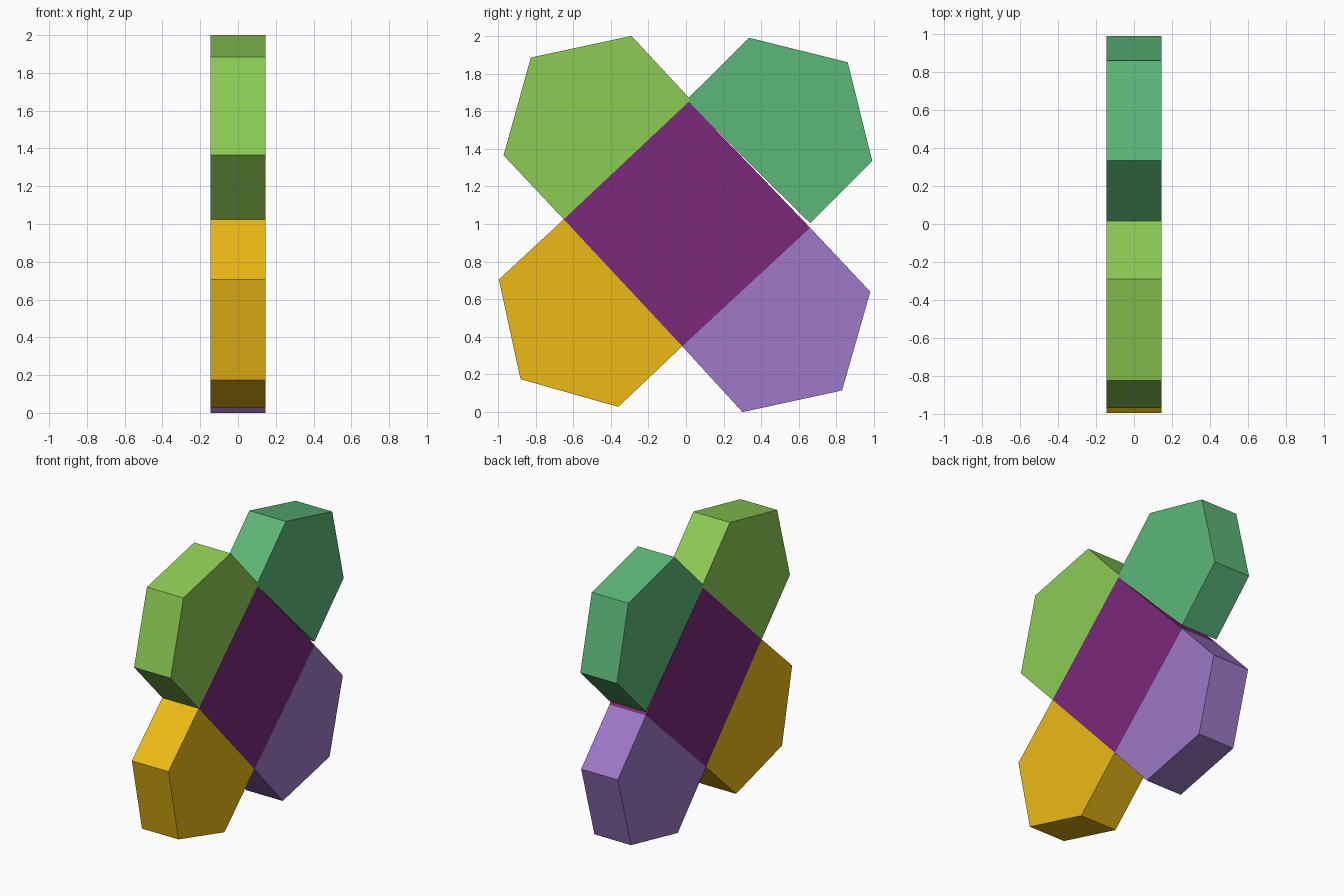
import bpy, bmesh

if "Cube" in bpy.data.objects:
    bpy.data.objects.remove(bpy.data.objects["Cube"])

HALF = 0.145  # half thickness along x


def linear(c):
    return c / 12.92 if c <= 0.04045 else ((c + 0.055) / 1.055) ** 2.4


def prism(name, profile, rgb):
    """Extrude a (y, z) profile along x."""
    bm = bmesh.new()
    face = bm.faces.new([bm.verts.new((-HALF, y, z)) for y, z in profile])
    out = bmesh.ops.extrude_face_region(bm, geom=[face], use_keep_orig=True)
    moved = [g for g in out["geom"] if isinstance(g, bmesh.types.BMVert)]
    bmesh.ops.translate(bm, verts=moved, vec=(2 * HALF, 0, 0))
    bmesh.ops.recalc_face_normals(bm, faces=bm.faces[:])
    mesh = bpy.data.meshes.new(name)
    bm.to_mesh(mesh)
    bm.free()
    mat = bpy.data.materials.new(name + "_color")
    mat.diffuse_color = (*[linear(c) for c in rgb], 1)
    mat.use_nodes = True
    mat.node_tree.nodes["Principled BSDF"].inputs["Base Color"].default_value = mat.diffuse_color
    mesh.materials.append(mat)
    obj = bpy.data.objects.new(name, mesh)
    bpy.context.collection.objects.link(obj)
    return obj


# Shared corners of the tilted centre block
TOP, LEFT, BOTTOM, RIGHT = (0.015, 1.65), (-0.65, 1.025), (-0.02, 0.35), (0.66, 0.98)
PEAK = (0.015, 1.672)  # where the two upper petals meet

# Centre block
prism("center_block", [TOP, LEFT, BOTTOM, RIGHT], (0.48, 0.16, 0.48))

# Four petals around it; the upper right one lifts slightly off the centre
prism("upper_left_petal",
      [PEAK, (-0.29, 2.0), (-0.825, 1.885), (-0.97, 1.365), LEFT, TOP],
      (0.55, 0.80, 0.33))
prism("upper_right_petal",
      [PEAK, TOP, (0.40, 1.26), (0.66, 1.005), (0.99, 1.335), (0.86, 1.86), (0.335, 1.99)],
      (0.36, 0.72, 0.47))
prism("lower_left_petal",
      [LEFT, (-0.995, 0.705), (-0.88, 0.175), (-0.36, 0.028), BOTTOM],
      (0.93, 0.73, 0.08))
prism("lower_right_petal",
      [BOTTOM, (0.30, 0.0), (0.83, 0.115), (0.98, 0.64), RIGHT],
      (0.62, 0.47, 0.78))
